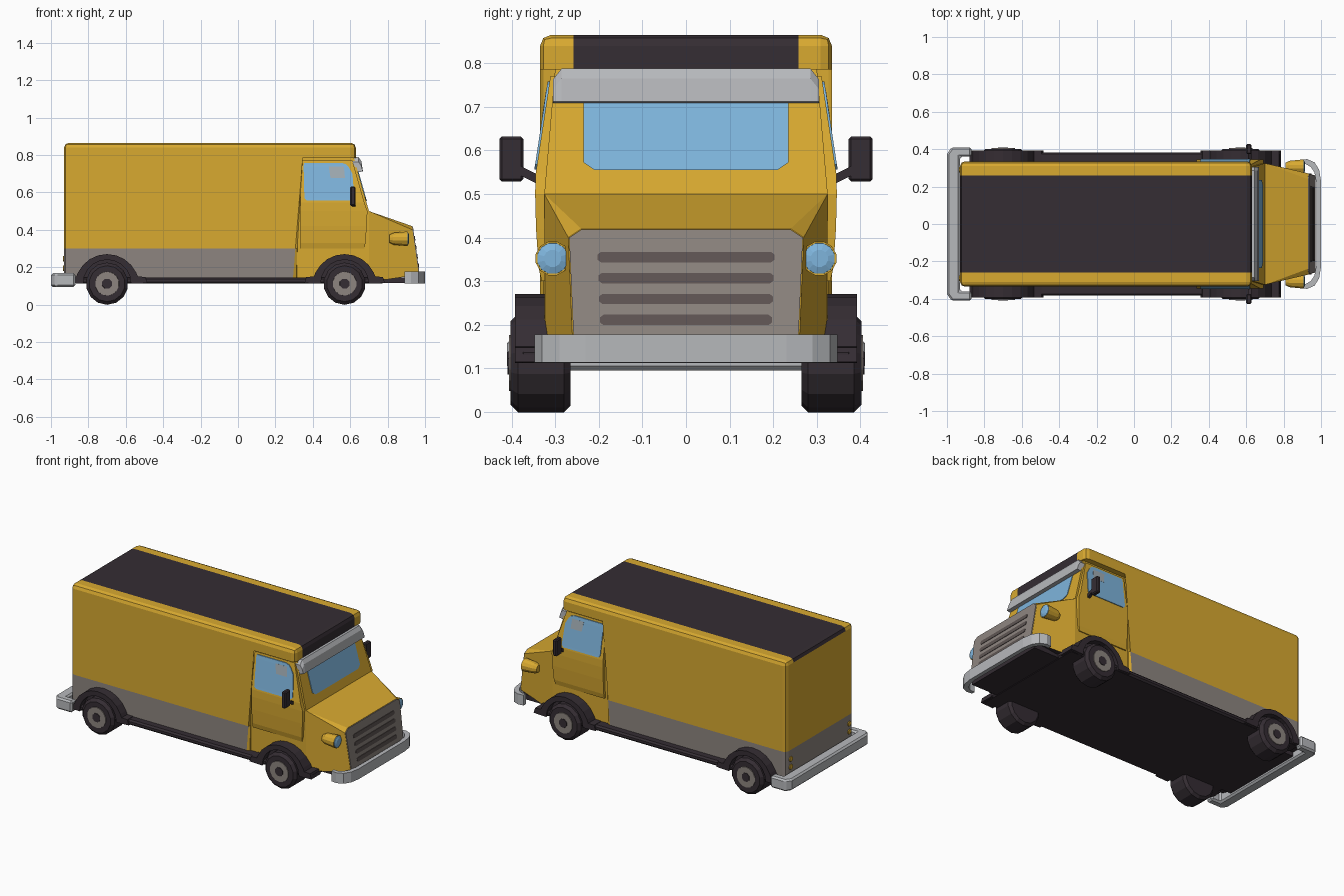
import bpy, bmesh, math
from mathutils import Vector, Matrix

if "Cube" in bpy.data.objects:
    bpy.data.objects.remove(bpy.data.objects["Cube"])


def material(name, r, g, b):
    m = bpy.data.materials.new(name)
    m.diffuse_color = (r, g, b, 1)
    m.use_nodes = True
    m.node_tree.nodes["Principled BSDF"].inputs["Base Color"].default_value = m.diffuse_color
    return m


YELLOW = material("yellow paint", 0.69, 0.40, 0.03)
DARK = material("dark rubber", 0.035, 0.026, 0.033)
GREY = material("warm grey", 0.27, 0.235, 0.215)
SILVER = material("silver", 0.47, 0.48, 0.50)
SLOT = material("slot grey", 0.115, 0.092, 0.088)
GLASS = material("blue glass", 0.21, 0.46, 0.72)
SHINE = material("glass reflection", 0.36, 0.42, 0.46)


def finish(name, bm, *mats):
    bmesh.ops.recalc_face_normals(bm, faces=bm.faces)
    me = bpy.data.meshes.new(name)
    bm.to_mesh(me)
    bm.free()
    for m in mats:
        me.materials.append(m)
    ob = bpy.data.objects.new(name, me)
    bpy.context.collection.objects.link(ob)
    return ob


def loft(name, mat, rings, bevel=0):
    """Skin a list of closed rings and cap both ends."""
    bm = bmesh.new()
    vs = [[bm.verts.new(p) for p in r] for r in rings]
    n = len(vs[0])
    for a, b in zip(vs, vs[1:]):
        for i in range(n):
            j = (i + 1) % n
            bm.faces.new((a[i], a[j], b[j], b[i]))
    bm.faces.new(vs[0])
    bm.faces.new(vs[-1])
    ob = finish(name, bm, mat)
    if bevel:
        mod = ob.modifiers.new("bevel", "BEVEL")
        mod.width, mod.segments, mod.limit_method = bevel, 1, "ANGLE"
        mod.angle_limit = math.radians(40)
    return ob


def box(name, mat, x, y, z, bevel=0):
    return loft(name, mat, [[(x[0], y[0], h), (x[1], y[0], h), (x[1], y[1], h), (x[0], y[1], h)]
                            for h in z], bevel)


def hull(name, pts, *mats):
    """Convex solid from points mirrored across y."""
    bm = bmesh.new()
    for x, y, z in pts:
        bm.verts.new((x, y, z))
        bm.verts.new((x, -y, z))
    bmesh.ops.convex_hull(bm, input=bm.verts)
    bmesh.ops.dissolve_limit(bm, angle_limit=0.02, verts=bm.verts, edges=bm.edges)
    return finish(name, bm, *mats)


def cylinder(name, mat, axis, stations, sides):
    """Turned solid: stations are (position along axis, radius); axis is (direction, centre)."""
    d, c = axis
    rings = []
    for t, r in stations:
        ring = []
        for i in range(sides):
            a = 2 * math.pi * (i + 0.5) / sides
            u, v = r * math.cos(a), r * math.sin(a)
            ring.append((t, c[0] + u, c[1] + v) if d == "x" else (c[0] + u, t, c[1] + v))
        rings.append(ring)
    ob = loft(name, mat, rings)
    for p in ob.data.polygons:
        p.use_smooth = len(p.vertices) == 4 and sides > 14
    return ob


def plate(name, mat, half, xfun, t0, t1):
    """Front-facing plate on a sloped plane from a half outline of (y, z)."""
    pts = half + [(-y, z) for y, z in reversed(half)]
    return loft(name, mat, [[(xfun(z) + t, y, z) for y, z in pts] for t in (t0, t1)])


# Cargo body with roof overhang above the cab
prof = [(-.93, .14), (.32, .14), (.32, .785), (.63, .785), (.63, .865), (-.93, .865)]
bm = bmesh.new()
front = [bm.verts.new((x, -.335, z)) for x, z in prof]
back = [bm.verts.new((x, .335, z)) for x, z in prof]
bm.faces.new(front)
bm.faces.new(back)
for i in range(6):
    j = (i + 1) % 6
    bm.faces.new((front[i], front[j], back[j], back[i]))
edges = []
for e in bm.edges:
    a, b = (v.co for v in e.verts)
    upright = abs(a.x - b.x) < .01 and abs(a.y - b.y) < .01
    if upright or min(a.z, b.z) > .85:
        edges.append(e)
bmesh.ops.bevel(bm, geom=edges, offset=.026, segments=2, profile=.5, affect="EDGES")
for co, no in (((0, .258, 0), (0, 1, 0)), ((0, -.258, 0), (0, 1, 0)), ((0, 0, .30), (0, 0, 1))):
    bmesh.ops.bisect_plane(bm, geom=bm.verts[:] + bm.edges[:] + bm.faces[:],
                           plane_co=co, plane_no=no)
bmesh.ops.recalc_face_normals(bm, faces=bm.faces)
for f in bm.faces:
    c, n = f.calc_center_median(), f.normal
    if n.z < -.9 and c.z < .2:
        f.material_index = 1
    elif c.z < .30 and c.x < .29:
        f.material_index = 2
    elif abs(c.y) < .258 and c.z > .785 and (n.z > .3 or n.x > .3):
        f.material_index = 1
finish("cargo_body", bm, YELLOW, DARK, GREY)


# Cab and tapered nose
def screen_x(z):
    return .70 - .28 * (z - .50)


def grille_x(z):
    return .93 + .14 * (.42 - z)


hull("cab", [(.29, .32, .14), (.29, .325, .5), (.29, .30, .79), (screen_x(.79), .30, .79),
             (.70, .325, .50), (.70, .325, .14)], YELLOW)
nose = hull("nose", [(.69, .325, .50), (.69, .325, .135), (.80, .30, .135), (.70, .325, .50),
                     (grille_x(.42), .24, .42), (grille_x(.40), .27, .40),
                     (grille_x(.16), .26, .16)], YELLOW, DARK)
for p in nose.data.polygons:
    if p.normal.z < -.5:
        p.material_index = 1

# Windscreen, sun visor, grille and slots
plate("windscreen", GLASS, [(.21, .555), (.235, .572), (.235, .785)], screen_x, -.005, .004)
visor = [(.61, .788), (.645, .788), (.66, .765), (.668, .712), (.645, .708)]
loft("sun_visor", SILVER, [[(x, y, z - d * (x > .6) * (z > .75)) for x, z in visor]
                           for y, d in ((-.305, .025), (-.285, 0), (.285, 0), (.305, .025))])
plate("grille", GREY, [(.258, .17), (.268, .40), (.24, .418)], grille_x, -.004, .005)
for i in range(4):
    z = .355 - .048 * i
    w = .203 - .002 * i
    plate("grille_slot", SLOT, [(w - .008, z - .012), (w, z - .006), (w, z + .006), (w - .008, z + .012)],
          grille_x, .002, .008)

# Bumpers bent round the corners
fb = [(.89, .342), (.925, .347), (.965, .33), (.99, .29), (1.0, .23)]
fi = [(.975, .22), (.965, .275), (.945, .305), (.92, .32), (.89, .32)]
rb = [(-.87, .41), (-.975, .41), (-1.0, .375)]
ri = [(-.93, .35), (-.93, .36), (-.87, .36)]


def bumper(name, outer, inner, z0, z1, bevel):
    out = outer + [(x, -y) for x, y in reversed(outer)]
    inn = [(x, -y) for x, y in reversed(inner)] + inner
    loft(name, SILVER, [[(x, y, z) for x, y in out + inn] for z in (z0, z1)], bevel)


bumper("front_bumper", fb, fi, .113, .178, 0)
bumper("rear_bumper", rb, ri, .095, .168, .014)

# Floor and side sills
box("chassis_floor", DARK, (-.93, .95), (-.27, .27), (.115, .146))
box("side_sills", DARK, (-.87, .78), (-.383, .383), (.112, .146), .01)

# Door outline rows: height, rear x, front x, outward y
door = [(.30, .335, .675, .331), (.33, .335, .682, .338), (.42, .335, .688, .344),
        (.50, .335, .692, .346), (.545, .335, .676, .345), (.77, .335, .612, .311)]
pane = [(.556, .368, .610, .345), (.568, .355, .622, .343), (.70, .352, .612, .323),
        (.735, .350, .592, .318), (.750, .352, .578, .3155), (.758, .355, .555, .3145)]
shine = [(.678, .495, .572, .328), (.738, .485, .566, .319)]


def side_panel(name, mat, rows, s, inner):
    loft(name, mat, [[(a, s * y, z), (b, s * y, z), (b, s * (y - inner), z), (a, s * (y - inner), z)]
                     for z, a, b, y in rows])


for s in (1, -1):
    side_panel("door", YELLOW, door, s, .035)
    side_panel("door_window", GLASS, [(z, a, b, y + .003) for z, a, b, y in pane], s, .008)
    side_panel("window_reflection", SHINE, [(z, a, b, y + .002) for z, a, b, y in shine], s, .006)

    # Headlights
    cylinder("headlight_housing", YELLOW, ("x", (s * .306, .352)),
             [(.81, .022), (.83, .033), (.90, .040), (.906, .040)], 12)
    cylinder("headlight_lens", GLASS, ("x", (s * .306, .352)), [(.90, .037), (.909, .036), (.915, .02)], 12)

    # Mirrors and stalks
    box("mirror", DARK, (.60, .628), sorted((s * .373, s * .428)), (.528, .632), .006)
    loft("mirror_stalk", DARK, [[(x, s * y, z) for x, z in ((.61, h), (.628, h), (.628, h + .022), (.61, h + .022))]
                                for y, h in ((.325, .515), (.385, .545))])

    # Tail lights
    for z in (.195, .245):
        cylinder("tail_light", YELLOW, ("x", (s * .29, z)), [(-.936, .016), (-.925, .016)], 8)

    for cx in (-.70, .57):
        # Wheel arch with flared feet
        arch = [(-.215, .115), (-.205, .148), (-.165, .150)]
        arch += [(.172 * math.cos(a), .098 + .172 * math.sin(a))
                 for a in (math.radians(155 - 130 * i / 8) for i in range(9))]
        arch += [(.165, .150), (.205, .148), (.215, .115)]
        inner = [(.128 * math.cos(a), .112 + .128 * math.sin(a))
                 for a in (math.pi * i / 10 for i in range(11))]
        if cx < 0:
            arch = [(max(x, -.18), z) for x, z in arch]
        outline = arch + inner
        loft("wheel_arch", DARK, [[(cx + x, s * y, z) for x, z in outline] for y in (.30, .392)])
        liner = [(cx + x * 1.03, z) for x, z in inner]
        loft("wheel_arch_liner", DARK, [[(x, s * y, z) for x, z in liner] for y in (.32, .35)])

        # Tyre, hub and cap
        ax = ("y", (cx, .112))
        cylinder("tyre", DARK, ax, [(s * .265, .098), (s * .28, .113), (s * .385, .113), (s * .402, .096)], 14)
        cylinder("hub", GREY, ax, [(s * .39, .066), (s * .406, .064)], 14)
        cylinder("hub_cap", DARK, ax, [(s * .39, .030), (s * .409, .028)], 8)
